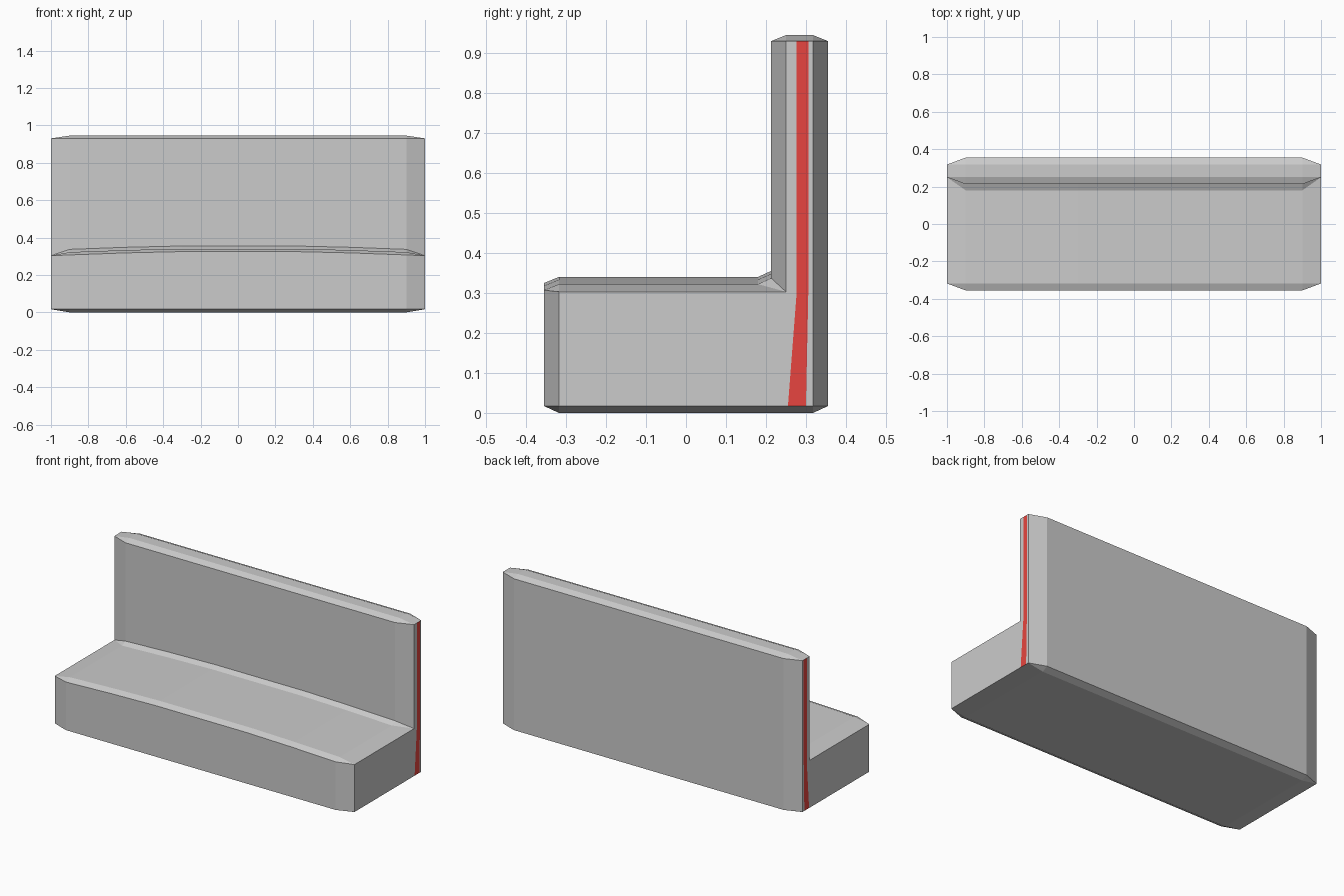
import bpy
import bmesh

if "Cube" in bpy.data.objects:
    bpy.data.objects.remove(bpy.data.objects["Cube"])

# Depth and height levels shared by all cross-sections
Y_FRONT, Y_IN = 0.355, 0.318
Z_LOW, Z_EDGE, Z_TOP = 0.017, 0.93, 0.945
SEAT_END = 0.303


def section(rise):
    """Chamfered L profile; rise lifts the crowned seat."""
    s = 0.307 + rise
    return [(-Y_IN, 0), (-Y_FRONT, Z_LOW), (-Y_FRONT, s), (-Y_IN, s + 0.015),
            (0.18, s + 0.015), (0.213, s + 0.03), (0.213, Z_EDGE), (0.25, Z_TOP),
            (Y_IN, Z_TOP), (Y_FRONT, Z_EDGE), (Y_FRONT, Z_LOW), (Y_IN, 0)]


# Each end profile corner gathers two corners of the chamfered section
corners = [(-Y_IN, Z_LOW), (-Y_IN, SEAT_END), (0.25, SEAT_END),
           (0.25, Z_EDGE), (Y_IN, Z_EDGE), (Y_IN, Z_LOW)]
end = [c for c in corners for _ in range(2)]

half = [(0.3, section(0.018)), (0.6, section(0.011)), (0.9, section(0)), (1.0, end)]
stations = [(-x, p) for x, p in reversed(half)] + half

bm = bmesh.new()
rings = [[bm.verts.new((x, y, z)) for y, z in prof] for x, prof in stations]

# Body skin lofted between stations
for a, b in zip(rings, rings[1:]):
    for i in range(12):
        j = (i + 1) % 12
        bm.faces.new((a[i], a[j], b[j], b[i]))

# End caps, each divided by a coloured stripe
stripe_front = [(0.255, Z_LOW), (0.277, SEAT_END), (0.277, Z_EDGE)]
stripe_back = [(0.306, Z_EDGE), (0.306, SEAT_END), (0.30, Z_LOW)]
panels = [
    (corners[:4] + stripe_front[::-1], 0),
    (stripe_front + stripe_back, 1),
    (stripe_back[::-1] + corners[4:], 0),
]
for x in (-1, 1):
    for outline, slot in panels:
        face = bm.faces.new([bm.verts.new((x, y, z)) for y, z in outline])
        face.material_index = slot

bmesh.ops.remove_doubles(bm, verts=bm.verts[:], dist=0.0005)
bmesh.ops.recalc_face_normals(bm, faces=bm.faces[:])

mesh = bpy.data.meshes.new("bench_body")
bm.to_mesh(mesh)
bm.free()

# Only the stripe is coloured; the first slot stays plain grey
red = bpy.data.materials.new("stripe_red")
red.diffuse_color = (0.8, 0.06, 0.05, 1)
red.use_nodes = True
red.node_tree.nodes["Principled BSDF"].inputs["Base Color"].default_value = red.diffuse_color
mesh.materials.append(None)
mesh.materials.append(red)

bench = bpy.data.objects.new("bench_body", mesh)
bpy.context.collection.objects.link(bench)
